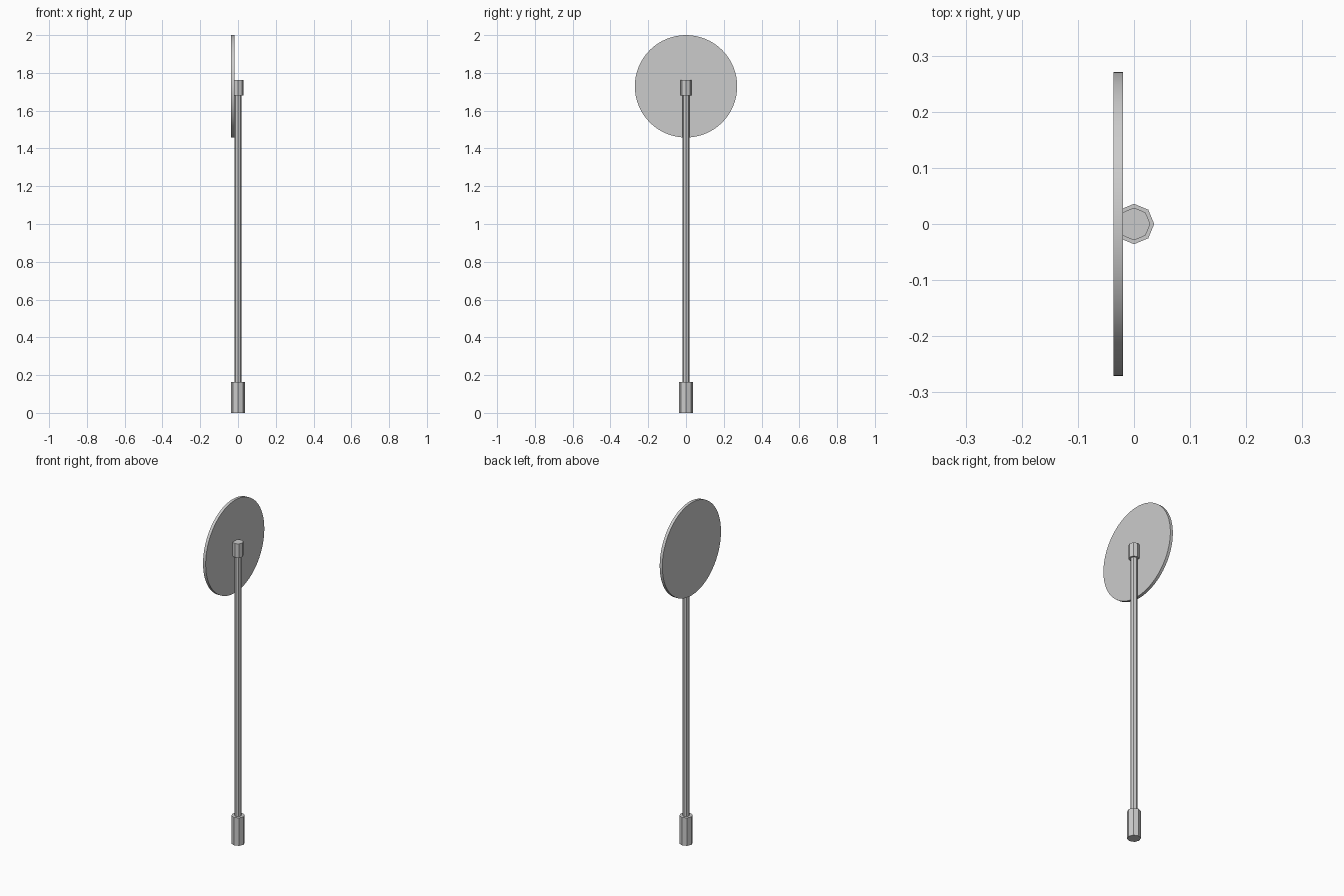
import bpy
from math import pi

cube = bpy.data.objects.get("Cube")
if cube:
    bpy.data.objects.remove(cube, do_unlink=True)

# One plain grey for the whole model
grey = bpy.data.materials.new("plain_grey")
grey.use_nodes = True
colour = (0.6, 0.6, 0.6, 1)
grey.diffuse_color = colour
grey.node_tree.nodes["Principled BSDF"].inputs["Base Color"].default_value = colour


def cylinder(name, sides, radius, depth, centre, rotation=(0, 0, 0), smooth=False):
    bpy.ops.mesh.primitive_cylinder_add(vertices=sides, radius=radius, depth=depth,
                                        location=centre, rotation=rotation)
    obj = bpy.context.object
    obj.name = name
    obj.data.materials.append(grey)
    if smooth:
        bpy.ops.object.shade_smooth_by_angle(angle=pi / 6)
    return obj


def upright(name, radius, bottom, top):
    return cylinder(name, 8, radius, top - bottom, (0, 0, (bottom + top) / 2))


# Octagonal stand: foot sleeve, long pole and top cap
upright("foot_sleeve", 0.036, 0, 0.163)
upright("pole", 0.019, 0.163, 1.68)
upright("top_cap", 0.029, 1.68, 1.762)

# Round sign plate fixed to the side of the pole
cylinder("round_plate", 64, 0.271, 0.017, (-0.028, 0, 1.729), (0, pi / 2, 0), True)
